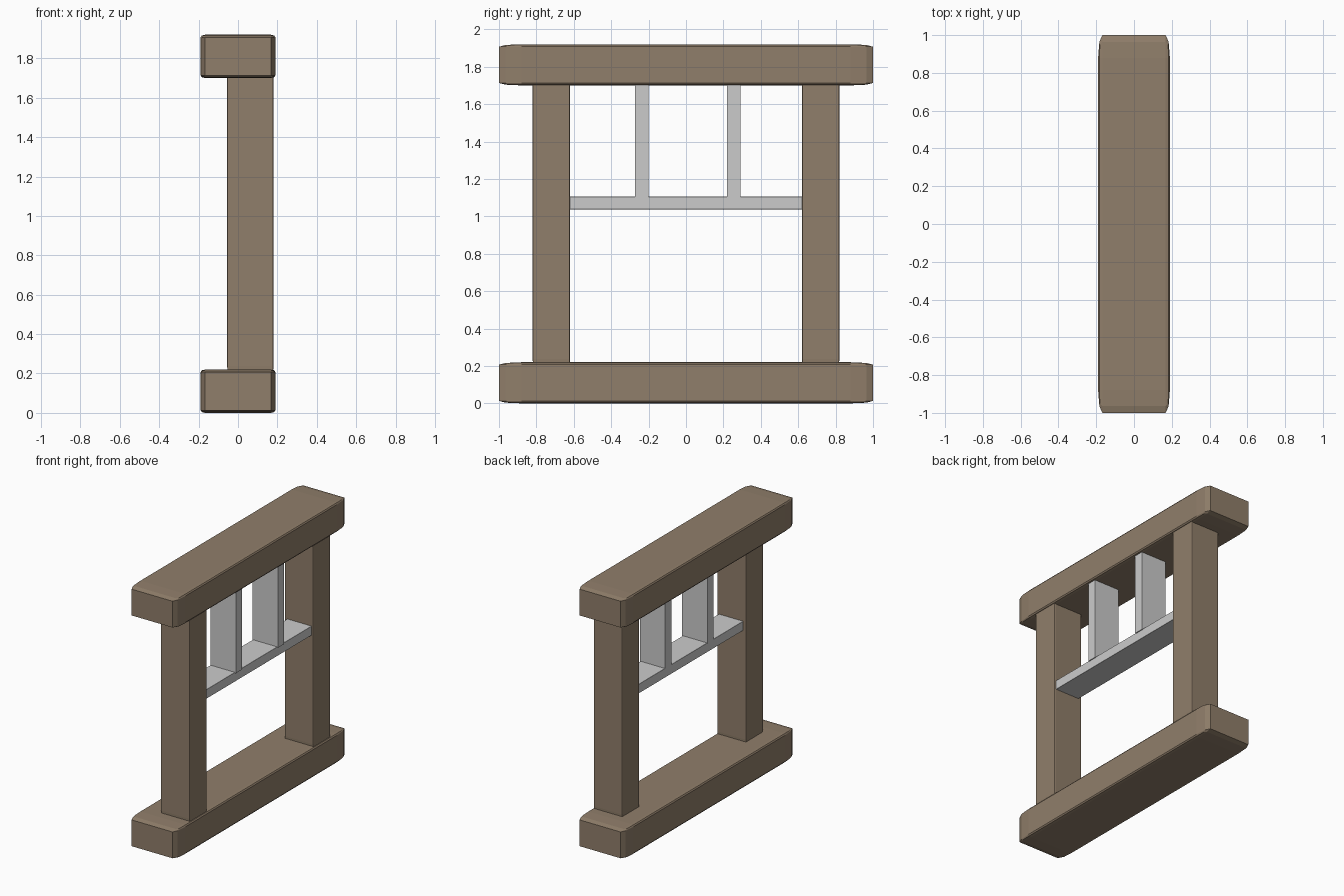
import bpy, bmesh
from mathutils import Vector

if "Cube" in bpy.data.objects:
    bpy.data.objects.remove(bpy.data.objects["Cube"])

wood = bpy.data.materials.new("brown_wood")
wood.diffuse_color = (0.28, 0.21, 0.145, 1)
wood.use_nodes = True
wood.node_tree.nodes["Principled BSDF"].inputs["Base Color"].default_value = wood.diffuse_color


def box(name, lo, hi, bevel=0.0, mat=None):
    """Bevelled cube stretched between two corners, so bevels stretch with it."""
    lo, hi = Vector(lo), Vector(hi)
    bm = bmesh.new()
    bmesh.ops.create_cube(bm, size=2)
    if bevel:
        bmesh.ops.bevel(bm, geom=bm.edges[:], offset=bevel, segments=2,
                        profile=0.5, affect='EDGES')
    bmesh.ops.scale(bm, vec=(hi - lo) / 2, verts=bm.verts)
    bmesh.ops.translate(bm, vec=(lo + hi) / 2, verts=bm.verts)
    mesh = bpy.data.meshes.new(name)
    bm.to_mesh(mesh)
    bm.free()
    ob = bpy.data.objects.new(name, mesh)
    bpy.context.collection.objects.link(ob)
    if mat:
        mesh.materials.append(mat)
    return ob


# heavy sill and lintel beams
for name, z in (("bottom_beam", 0.0), ("top_beam", 1.70)):
    box(name, (-0.19, -1, z), (0.19, 1, z + 0.22), 0.12, wood)

# upright posts, sunk into both beams
for name, y in (("front_post", -0.72), ("back_post", 0.72)):
    box(name, (-0.055, y - 0.1, 0.19), (0.18, y + 0.1, 1.78), 0.06, wood)

# grey crossbar between the posts
box("crossbar", (-0.032, -0.625, 1.037), (0.166, 0.625, 1.105), 0.03)

# grey bars from the crossbar up to the top beam
for name, y in (("front_bar", -0.237), ("back_bar", 0.255)):
    box(name, (-0.034, y - 0.036, 1.10), (0.173, y + 0.036, 1.715))
